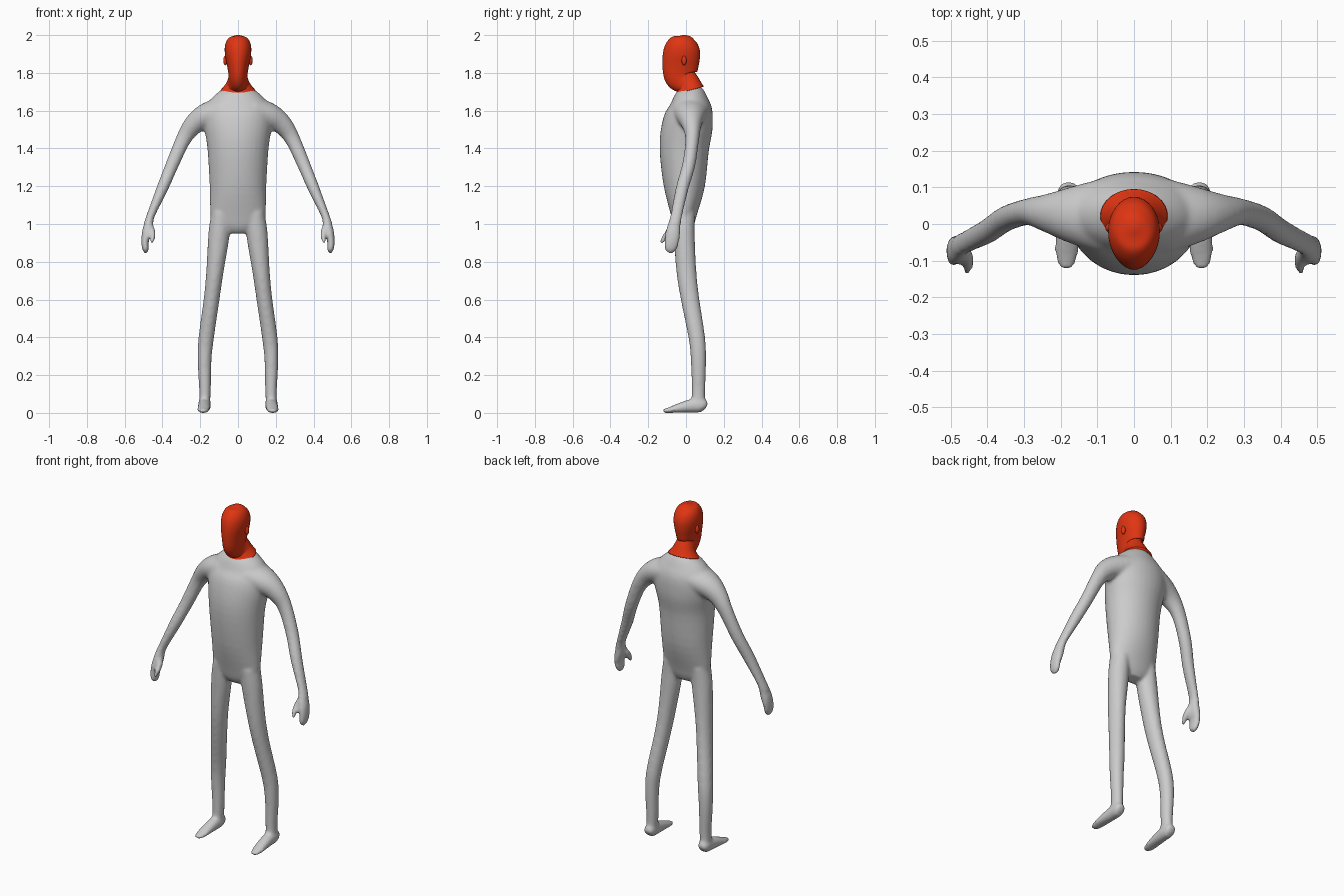
import bpy, bmesh, math
from mathutils import Vector

cube = bpy.data.objects.get("Cube")
if cube:
    bpy.data.objects.remove(cube, do_unlink=True)


def material(name, rgb):
    mat = bpy.data.materials.new(name)
    mat.use_nodes = True
    mat.diffuse_color = (*rgb, 1)
    mat.node_tree.nodes["Principled BSDF"].inputs["Base Color"].default_value = (*rgb, 1)
    return mat


grey = material("light grey", (0.6, 0.6, 0.6))
red = material("red", (0.75, 0.035, 0.006))


def spline(rows, steps=4):
    """Smooth curve of any dimension through the given rows."""
    pts = [rows[0], *rows, rows[-1]]
    out = []
    for a, b, c, d in zip(pts, pts[1:], pts[2:], pts[3:]):
        for i in range(steps):
            t = i / steps
            out.append([q + 0.5 * t * (r - p + t * (2*p - 5*q + 4*r - s + t * (3*(q - r) + s - p)))
                        for p, q, r, s in zip(a, b, c, d)])
    return out + [list(rows[-1])]


def loft(bm, rows, ref=(0, 1, 0), sides=24, flip=1):
    """Tube through rows of x, y, z, radius across, radius along ref."""
    rows = spline(rows)
    pos = [Vector(r[:3]) for r in rows]
    rings = []
    for i, row in enumerate(rows):
        t = (pos[min(i + 1, len(pos) - 1)] - pos[max(i - 1, 0)]).normalized()
        v = Vector(ref)
        v = (v - t * v.dot(t)).normalized()
        u = v.cross(t)
        ring = []
        for k in range(sides):
            a = math.tau * k / sides
            p = pos[i] + u * row[3] * math.cos(a) + v * row[4] * math.sin(a)
            ring.append(bm.verts.new((p.x * flip, p.y, p.z)))
        rings.append(ring)
    faces = [bm.faces.new(rings[0]), bm.faces.new(rings[-1][::-1])]
    for a, b in zip(rings, rings[1:]):
        for k in range(sides):
            n = (k + 1) % sides
            faces.append(bm.faces.new((a[k], b[k], b[n], a[n])))
    bmesh.ops.recalc_face_normals(bm, faces=faces)


def finish(bm, name, mat):
    mesh = bpy.data.meshes.new(name)
    bm.to_mesh(mesh)
    bm.free()
    mesh.materials.append(mat)
    obj = bpy.data.objects.new(name, mesh)
    bpy.context.collection.objects.link(obj)
    bpy.ops.object.select_all(action='DESELECT')
    obj.select_set(True)
    bpy.context.view_layer.objects.active = obj
    return obj


def upright(profile):
    """Rows of height, half width, front y, back y turned into loft rows."""
    return [(0, (f + b) / 2, z, w, (b - f) / 2) for z, w, f, b in profile]


# Torso
body = bmesh.new()
loft(body, upright([
    (0.955, 0.06, -0.035, 0.03), (0.985, 0.115, -0.06, 0.042), (1.04, 0.145, -0.078, 0.055),
    (1.2, 0.15, -0.118, 0.1), (1.4, 0.162, -0.14, 0.122), (1.52, 0.18, -0.127, 0.142),
    (1.6, 0.18, -0.097, 0.142), (1.66, 0.145, -0.072, 0.118), (1.705, 0.095, -0.05, 0.092),
    (1.74, 0.04, -0.02, 0.05)]), sides=32)

for side in (1, -1):
    # Arm from shoulder to wrist
    loft(body, [
        (0.08, 0.022, 1.6, 0.075, 0.105), (0.17, 0.025, 1.57, 0.068, 0.078),
        (0.235, 0.03, 1.525, 0.054, 0.053), (0.288, 0.033, 1.45, 0.041, 0.037),
        (0.348, 0.015, 1.315, 0.035, 0.035), (0.4, -0.02, 1.19, 0.031, 0.034),
        (0.46, -0.05, 1.05, 0.022, 0.031), (0.475, -0.06, 1.0, 0.025, 0.033)], flip=side)
    # Mitten hand and thumb
    loft(body, [
        (0.468, -0.058, 1.02, 0.022, 0.03), (0.482, -0.068, 0.96, 0.026, 0.039),
        (0.492, -0.075, 0.91, 0.02, 0.039), (0.49, -0.082, 0.87, 0.018, 0.034),
        (0.486, -0.085, 0.847, 0.01, 0.02)], flip=side)
    loft(body, [
        (0.47, -0.065, 1.0, 0.018, 0.02), (0.453, -0.09, 0.96, 0.016, 0.018),
        (0.452, -0.115, 0.925, 0.014, 0.016), (0.46, -0.132, 0.898, 0.009, 0.01)], flip=side)
    # Leg
    loft(body, [
        (0.09, -0.012, 1.06, 0.05, 0.06), (0.1, -0.01, 0.95, 0.057, 0.056),
        (0.122, 0.002, 0.75, 0.046, 0.053), (0.14, 0.022, 0.6, 0.042, 0.049),
        (0.168, 0.057, 0.4, 0.041, 0.044), (0.177, 0.066, 0.28, 0.037, 0.041),
        (0.175, 0.066, 0.12, 0.031, 0.036), (0.178, 0.064, 0.02, 0.03, 0.036)], flip=side)
    # Foot
    loft(body, [
        (0.178, 0.107, 0.03, 0.02, 0.022), (0.178, 0.085, 0.04, 0.038, 0.033),
        (0.178, 0.03, 0.037, 0.037, 0.034), (0.182, -0.04, 0.025, 0.025, 0.034),
        (0.184, -0.09, 0.014, 0.015, 0.031), (0.184, -0.124, 0.01, 0.01, 0.016)],
        ref=(1, 0, 0), flip=side)

# Fuse the limbs and torso into one smooth skin
body = finish(body, "body", grey)
remesh = body.modifiers.new("fuse", 'REMESH')
remesh.mode = 'VOXEL'
remesh.voxel_size = 0.009
smooth = body.modifiers.new("soften", 'SMOOTH')
smooth.iterations = 8
for mod in ("fuse", "soften"):
    bpy.ops.object.modifier_apply(modifier=mod)
low = min(v.co.z for v in body.data.vertices)
for v in body.data.vertices:
    v.co.z = max(v.co.z - low, 0)
bpy.ops.object.shade_smooth()

# Head and neck
head = bmesh.new()
loft(head, upright([
    (1.708, 0.092, -0.055, 0.098), (1.725, 0.076, -0.052, 0.085), (1.745, 0.06, -0.06, 0.073),
    (1.765, 0.051, -0.092, 0.064), (1.79, 0.05, -0.118, 0.058), (1.84, 0.058, -0.125, 0.066),
    (1.89, 0.068, -0.123, 0.074), (1.935, 0.07, -0.112, 0.073), (1.97, 0.06, -0.088, 0.058),
    (1.99, 0.04, -0.058, 0.034), (2.0, 0.008, -0.02, -0.004)]), sides=32)
finish(head, "head", red)
bpy.ops.object.shade_smooth()

# Ears
for side, label in ((1, "left"), (-1, "right")):
    ear = bmesh.new()
    bmesh.ops.create_uvsphere(ear, u_segments=16, v_segments=10, radius=1)
    for v in ear.verts:
        v.co = (side * (0.067 + 0.011 * v.co.x), -0.01 + 0.013 * v.co.y, 1.865 + 0.025 * v.co.z)
    finish(ear, label + "_ear", red)
    bpy.ops.object.shade_smooth()
